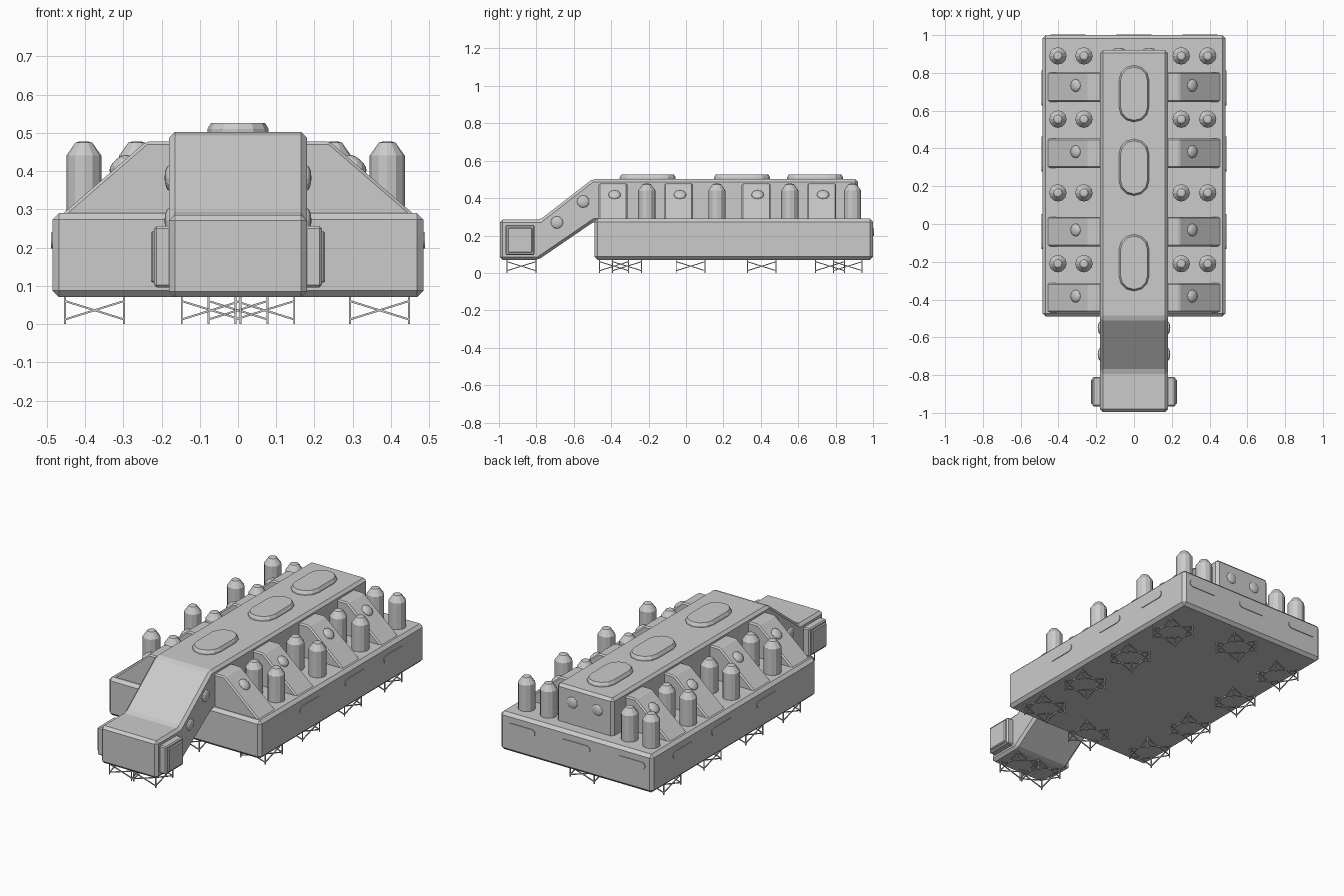
import bpy, bmesh, math
from mathutils import Vector, Matrix

if "Cube" in bpy.data.objects:
    bpy.data.objects.remove(bpy.data.objects["Cube"])


def add(name, bm, bevel=0.0):
    bmesh.ops.recalc_face_normals(bm, faces=bm.faces)
    me = bpy.data.meshes.new(name)
    bm.to_mesh(me)
    bm.free()
    ob = bpy.data.objects.new(name, me)
    bpy.context.collection.objects.link(ob)
    if bevel:
        m = ob.modifiers.new("chamfer", 'BEVEL')
        m.width, m.segments, m.limit_method = bevel, 1, 'ANGLE'
    return ob


def loft(name, rings, bevel=0.0):
    """Closed solid through rings of equal point count."""
    bm = bmesh.new()
    vs = [[bm.verts.new(p) for p in r] for r in rings]
    n = len(vs[0])
    for a, b in zip(vs, vs[1:]):
        for i in range(n):
            bm.faces.new((a[i], a[(i + 1) % n], b[(i + 1) % n], b[i]))
    bm.faces.new(vs[0])
    bm.faces.new(vs[-1])
    return add(name, bm, bevel)


def box(name, x, y, z, bevel=0.0):
    rect = [(x[0], y[0]), (x[1], y[0]), (x[1], y[1]), (x[0], y[1])]
    return loft(name, [[(a, b, h) for a, b in rect] for h in z], bevel)


def stadium(hl, r, n=6):
    """Rounded slot outline, long along the second axis."""
    pts = []
    for s in (1, -1):
        for i in range(n + 1):
            t = math.pi * i / n
            pts.append((s * r * math.cos(t), s * (hl - r + r * math.sin(t))))
    return pts


def dome(name, loc, normal, r, h):
    bm = bmesh.new()
    rot = Vector((0, 0, 1)).rotation_difference(Vector(normal)).to_matrix().to_4x4()
    mat = Matrix.Translation(loc) @ rot @ Matrix.Diagonal((r, r, h, 1))
    bmesh.ops.create_uvsphere(bm, u_segments=12, v_segments=8, radius=1, matrix=mat)
    add(name, bm)


# Main deck
box("base_deck", (-0.485, 0.485), (-0.49, 1.0), (0.07, 0.29), 0.017)

# Raised spine with sloped neck and front head
spine = [(-0.995, 0.07), (-0.995, 0.285), (-0.78, 0.285), (-0.5, 0.502),
         (0.92, 0.502), (0.92, 0.275), (-0.49, 0.275), (-0.79, 0.07)]
loft("spine_and_neck", [[(x, y, z) for y, z in spine] for x in (-0.18, 0.18)], 0.015)

# Elongated hatches on the spine
for y in (0.69, 0.30, -0.205):
    loft("top_hatch", [[(px, y + py, z) for px, py in stadium(hl, r)]
                       for hl, r, z in ((0.15, 0.08, 0.495), (0.15, 0.08, 0.51), (0.141, 0.071, 0.525))])

# Sloped ribs with domed bolts
rib = [(0.16, 0.27), (0.16, 0.477), (0.24, 0.477), (0.462, 0.285), (0.462, 0.27)]
for s in (-1, 1):
    for y in (0.725, 0.375, -0.04, -0.39):
        loft("side_rib", [[(s * x, y + d, z) for x, z in rib] for d in (-0.078, 0.078)], 0.012)
        dome("rib_bolt", (s * 0.308, y + 0.008, 0.417), (s * 0.65, 0, 0.76), 0.034, 0.017)

# Posts with cone caps
for x in (-0.403, -0.265, 0.25, 0.39):
    for y in (0.89, 0.555, 0.165, -0.21):
        rings = []
        for r, z in ((0.046, 0.28), (0.046, 0.44), (0.022, 0.474), (0.012, 0.477)):
            rings.append([(x + r * math.cos(math.tau * i / 12), y + r * math.sin(math.tau * i / 12), z)
                          for i in range(12)])
        loft("post", rings)

# Slot plates around the deck
for s in (-1, 1):
    for y in (-0.04, 0.37, 0.72):
        loft("side_slot", [[(s * x, y + b, 0.218 + a) for a, b in stadium(0.092, 0.021)]
                           for x in (0.48, 0.489)])
for x in (-0.35, 0.0, 0.35):
    loft("rear_slot", [[(x + b, y, 0.218 + a) for a, b in stadium(0.092, 0.021)]
                       for y in (0.995, 1.004)])

# Bolts on neck sides and spine rear, pads on head
for s in (-1, 1):
    dome("neck_bolt", (s * 0.18, -0.55, 0.382), (s, 0, 0), 0.033, 0.012)
    dome("neck_bolt", (s * 0.18, -0.69, 0.27), (s, 0, 0), 0.033, 0.012)
    dome("rear_bolt", (s * 0.08, 0.92, 0.415), (0, 1, 0), 0.033, 0.012)
    box("head_pad", sorted((s * 0.17, s * 0.219)), (-0.965, -0.81), (0.096, 0.256), 0.006)
    box("head_pad_face", sorted((s * 0.21, s * 0.228)), (-0.953, -0.822), (0.108, 0.243), 0.005)

# Thin cross-braced feet
def foot(cx, cy, w=0.077, t=0.0025):
    bm = bmesh.new()

    def strut(a, b):
        a, b = Vector(a), Vector(b)
        d = b - a
        mat = Matrix.Translation((a + b) / 2) @ d.to_track_quat('Z', 'Y').to_matrix().to_4x4()
        bmesh.ops.create_cube(bm, size=1, matrix=mat @ Matrix.Diagonal((2 * t, 2 * t, d.length, 1)))

    c = [(cx - w, cy - w), (cx + w, cy - w), (cx + w, cy + w), (cx - w, cy + w)]
    for i in range(4):
        p, q = c[i], c[(i + 1) % 4]
        strut((*p, 0), (*p, 0.075))
        strut((*p, 0.012), (*q, 0.06))
        strut((*p, 0.06), (*q, 0.012))
    add("braced_foot", bm)


for y in (-0.315, 0.025, 0.405, 0.77):
    foot(-0.375, y)
    foot(0.37, y)
for x, y in ((0, -0.385), (0, 0.865), (-0.07, -0.88), (0.07, -0.88)):
    foot(x, y)
